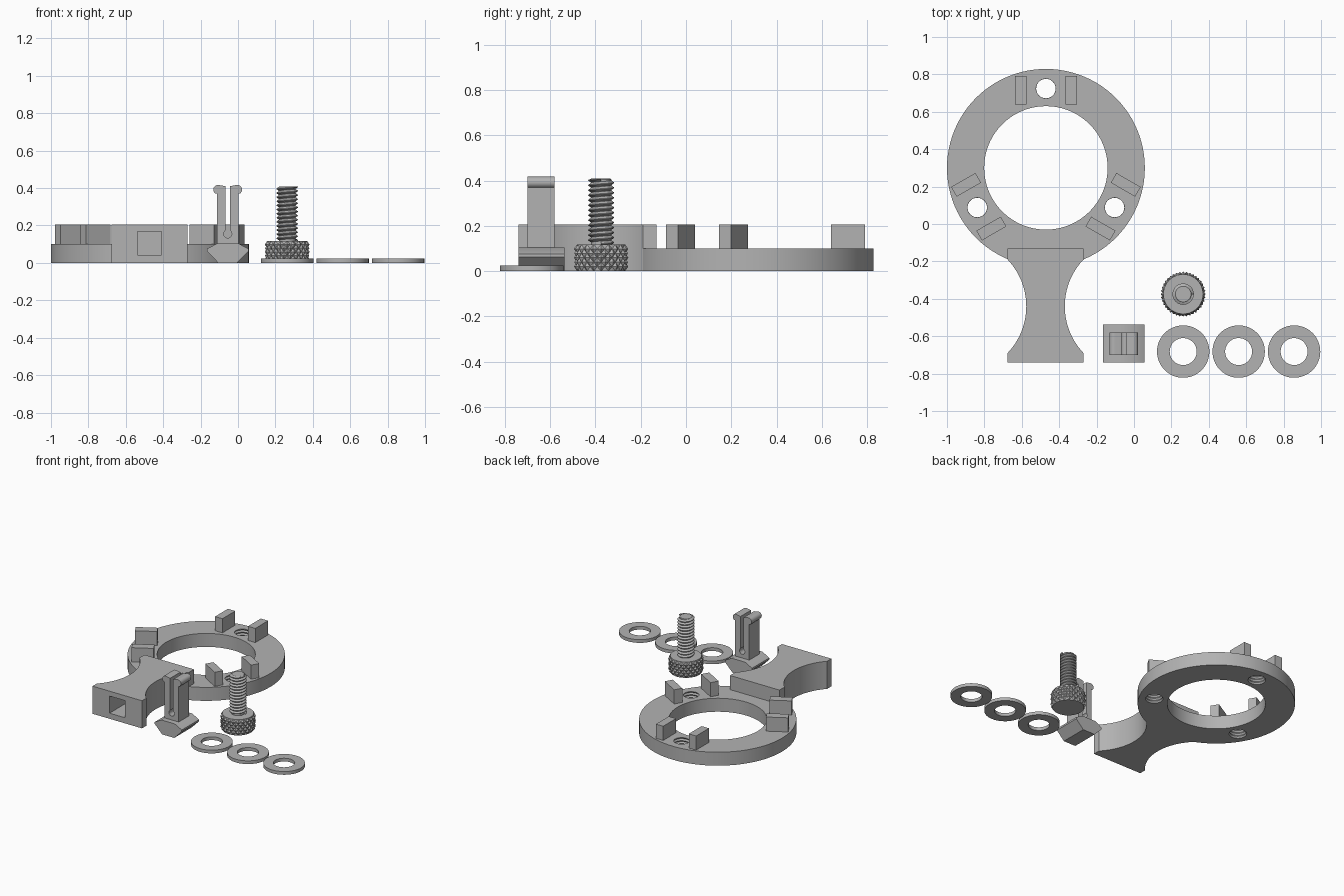
import bpy, bmesh, math
from mathutils import Matrix, Vector

cube = bpy.data.objects.get("Cube")
if cube:
    bpy.data.objects.remove(cube, do_unlink=True)

grey = bpy.data.materials.new("plain grey")
grey.use_nodes = True
grey.diffuse_color = (0.45, 0.45, 0.45, 1)
grey.node_tree.nodes["Principled BSDF"].inputs["Base Color"].default_value = grey.diffuse_color

TAU = math.tau


def finish(name, bm, loc=(0, 0, 0), smooth=True):
    """Turn a bmesh into a grey object."""
    bmesh.ops.recalc_face_normals(bm, faces=bm.faces)
    mesh = bpy.data.meshes.new(name)
    bm.to_mesh(mesh)
    bm.free()
    mesh.materials.append(grey)
    ob = bpy.data.objects.new(name, mesh)
    ob.location = loc
    bpy.context.collection.objects.link(ob)
    if smooth:
        shade(ob)
    return ob


def shade(ob):
    bpy.ops.object.select_all(action='DESELECT')
    ob.select_set(True)
    bpy.context.view_layer.objects.active = ob
    bpy.ops.object.shade_smooth_by_angle(angle=math.radians(30))


def lathe(name, profile, loc, segs, closed):
    """Revolve (radius, z) points; closed profiles make tubes, open ones get caps."""
    bm = bmesh.new()
    rings = [[bm.verts.new((r * math.cos(TAU * i / segs), r * math.sin(TAU * i / segs), z))
              for i in range(segs)] for r, z in profile]
    pairs = list(zip(rings, rings[1:]))
    if closed:
        pairs.append((rings[-1], rings[0]))
    else:
        bm.faces.new(rings[0])
        bm.faces.new(rings[-1])
    for a, b in pairs:
        for i in range(segs):
            j = (i + 1) % segs
            bm.faces.new((a[i], a[j], b[j], b[i]))
    return finish(name, bm, loc)


def prism(name, points, vec, loc=(0, 0, 0)):
    """Extrude a polygon along a vector."""
    bm = bmesh.new()
    face = bm.faces.new([bm.verts.new(p) for p in points])
    new = bmesh.ops.extrude_face_region(bm, geom=[face])["geom"]
    bmesh.ops.translate(bm, verts=[v for v in new if isinstance(v, bmesh.types.BMVert)], vec=vec)
    return finish(name, bm, loc)


def box(name, size, loc, turn=0):
    bm = bmesh.new()
    bmesh.ops.create_cube(bm, size=1)
    bmesh.ops.scale(bm, verts=bm.verts, vec=size)
    ob = finish(name, bm, loc, smooth=False)
    ob.rotation_euler.z = turn
    return ob


def cut(target, cutter):
    """Subtract the cutter and remove it."""
    cutter.hide_render = True
    mod = target.modifiers.new("cut", 'BOOLEAN')
    mod.operation, mod.solver, mod.object = 'DIFFERENCE', 'EXACT', cutter
    bpy.context.view_layer.objects.active = target
    bpy.ops.object.modifier_apply(modifier=mod.name)
    bpy.data.objects.remove(cutter, do_unlink=True)


# Ring with three threaded holes, each between a pair of upright lugs
CX, CY = -0.471, 0.30
ring = lathe("ring", [(0.33, 0), (0.529, 0), (0.529, 0.1), (0.33, 0.1)], (CX, CY, 0), 96, True)
for k in range(3):
    ang = TAU / 4 + k * TAU / 3
    out = Vector((math.cos(ang), math.sin(ang), 0))
    side = Vector((-out.y, out.x, 0))
    centre = Vector((CX, CY, 0)) + out * 0.424
    grooves = [(0.052 + 0.008 * (i % 2), -0.011 + 0.011 * i) for i in range(12)]
    cut(ring, lathe("hole_cutter", grooves, centre, 32, False))
    for s in (-1, 1):
        spot = Vector((CX, CY, 0.15)) + out * 0.415 + side * s * 0.135
        box(f"lug_{k}_{s}", (0.15, 0.06, 0.11), spot, ang)
shade(ring)

# Waisted handle: concave arcs between two straight ends, with a square socket in front
radius, half = 0.3625, 0.25
sweep = math.asin(half / radius)
right_side = [(0.203, -0.13)]
for i in range(25):
    a = sweep * (1 - i / 12)
    right_side.append((0.103 + radius * (1 - math.cos(a)), -0.44 + radius * math.sin(a)))
right_side.append((0.203, -0.74))
outline = right_side + [(-x, y) for x, y in reversed(right_side)]
handle = prism("handle", [(x, y, 0) for x, y in outline], (0, 0, 0.205), (-0.473, 0, 0))
cut(handle, box("socket_cutter", (0.127, 0.5, 0.127), (-0.473, -0.55, 0.105)))
shade(handle)

# Snap clip: flared foot and a split post with rounded hooks
CLIP = -0.055
foot = [(0.055, 0.105), (0.111, 0.075), (0.111, 0.062), (0.05, 0)]
foot += [(-x, z) for x, z in reversed(foot)]
prism("clip_foot", [(x, -0.74, z) for x, z in foot], (0, 0.203, 0), (CLIP, 0, 0))

post = [(0.013, 0.41), (0.013, 0.175)]
post += [(0.022 * math.sin(a), 0.155 + 0.022 * math.cos(a))
         for a in [0.63 + i * (math.pi - 0.63) / 8 for i in range(9)]]
post += [(0, 0.1), (0.057, 0.1), (0.057, 0.37)]
post += [(0.052 + 0.025 * math.cos(a), 0.392 + 0.025 * math.sin(a))
         for a in [-1.1 + i * 2.9 / 10 for i in range(11)]]
for s, label in ((1, "left"), (-1, "right")):
    prism(f"clip_prong_{label}", [(s * x, -0.70, z) for x, z in post], (0, 0.12, 0), (CLIP, 0, 0))

# Thumb screw: knurled knob made of raised diamonds
SCREW = (0.263, -0.375, 0)
cols, rows = 40, 6
bm = bmesh.new()
grid = []
for j in range(rows + 1):
    row = []
    for i in range(cols):
        r = 0.120 if (i + j) % 2 else 0.108
        if j in (0, rows):
            r = 0.106
        row.append(bm.verts.new((r * math.cos(TAU * i / cols), r * math.sin(TAU * i / cols), 0.118 * j / rows)))
    grid.append(row)
for j in range(rows):
    for i in range(cols):
        n = (i + 1) % cols
        a, b, c, d = grid[j][i], grid[j][n], grid[j + 1][n], grid[j + 1][i]
        tris = ((a, b, c), (a, c, d)) if (i + j) % 2 == 0 else ((a, b, d), (b, c, d))
        for t in tris:
            bm.faces.new(t)
bm.faces.new(grid[0])
bm.faces.new(grid[-1])
finish("screw_knob", bm, SCREW, smooth=False)

# Screw shank: helical thread wound around a core
pitch, base, top, segs = 0.022, 0.11, 0.408, 32
turns = int((top - base) / pitch)
bm = bmesh.new()
previous = None
for i in range(turns * segs + 1):
    a = TAU * i / segs
    z = base + pitch * i / segs
    line = []
    for r, dz in ((0.044, 0), (0.057, 0.4), (0.057, 0.55), (0.044, 1)):
        line.append(bm.verts.new((r * math.cos(a), r * math.sin(a), min(z + dz * pitch, top))))
    if previous:
        for p in range(3):
            bm.faces.new((previous[p], line[p], line[p + 1], previous[p + 1]))
    previous = line
finish("screw_thread", bm, SCREW)
lathe("screw_core", [(0.045, 0.1), (0.045, top - 0.003), (0.042, top)], SCREW, segs, False)

# Three flat washers
for k in range(3):
    lathe(f"washer_{k}", [(0.072, 0), (0.14, 0), (0.14, 0.024), (0.072, 0.024)],
          (0.263 + 0.2965 * k, -0.682, 0), 64, True)
